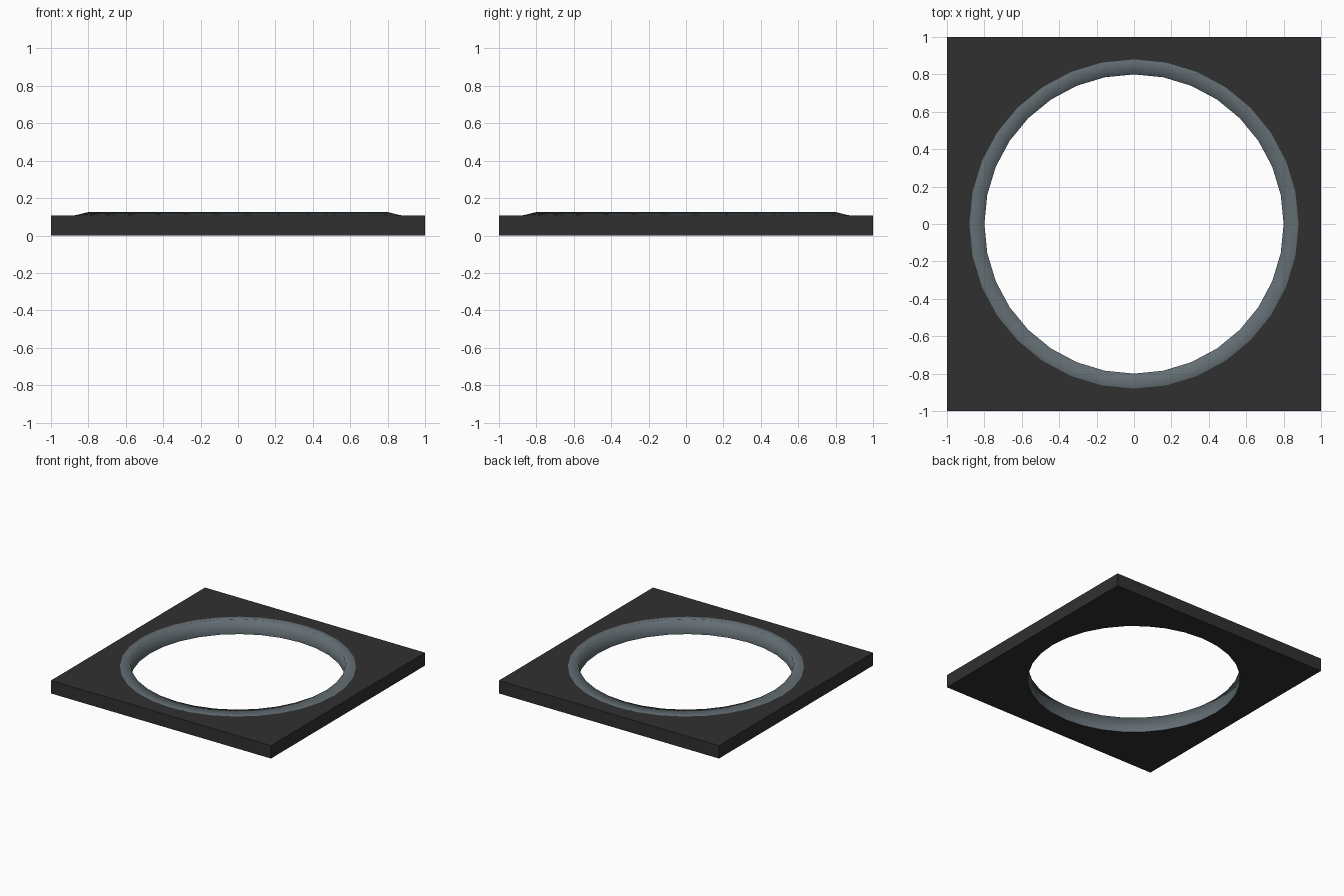
import bpy, bmesh, math

if "Cube" in bpy.data.objects:
    bpy.data.objects.remove(bpy.data.objects["Cube"])

SEGMENTS = 32


def material(name, rgb):
    m = bpy.data.materials.new(name)
    m.diffuse_color = (*rgb, 1.0)
    m.use_nodes = True
    m.node_tree.nodes["Principled BSDF"].inputs["Base Color"].default_value = m.diffuse_color
    return m


def circle(radius, z):
    a = [2 * math.pi * i / SEGMENTS for i in range(SEGMENTS)]
    return [(radius * math.cos(t), radius * math.sin(t), z) for t in a]


def square(half, z):
    # circle points pushed outwards onto a square outline
    pts = []
    for x, y, _ in circle(1, 0):
        s = half / max(abs(x), abs(y))
        pts.append((x * s, y * s, z))
    return pts


def loft(name, loops, mat, smooth, closed=False):
    bm = bmesh.new()
    rows = [[bm.verts.new(p) for p in loop] for loop in loops]
    pairs = list(zip(rows, rows[1:]))
    if closed:
        pairs.append((rows[-1], rows[0]))
    for a, b in pairs:
        for i in range(SEGMENTS):
            j = (i + 1) % SEGMENTS
            f = bm.faces.new((a[i], a[j], b[j], b[i]))
            f.smooth = smooth
    mesh = bpy.data.meshes.new(name)
    bm.to_mesh(mesh)
    bm.free()
    mesh.materials.append(mat)
    ob = bpy.data.objects.new(name, mesh)
    bpy.context.collection.objects.link(ob)
    return ob


dark = material("dark charcoal", (0.03, 0.03, 0.03))
steel = material("blue grey metal", (0.125, 0.155, 0.17))

# Square plate: underside, outer walls and top face around the hole
loft("square_plate",
     [circle(0.8, 0), square(1, 0), square(1, 0.106), circle(0.88, 0.106)],
     dark, False)

# Bevelled rim and the inner wall of the hole
loft("hole_rim",
     [circle(0.88, 0.106), circle(0.8, 0.125), circle(0.8, 0)],
     steel, True)
